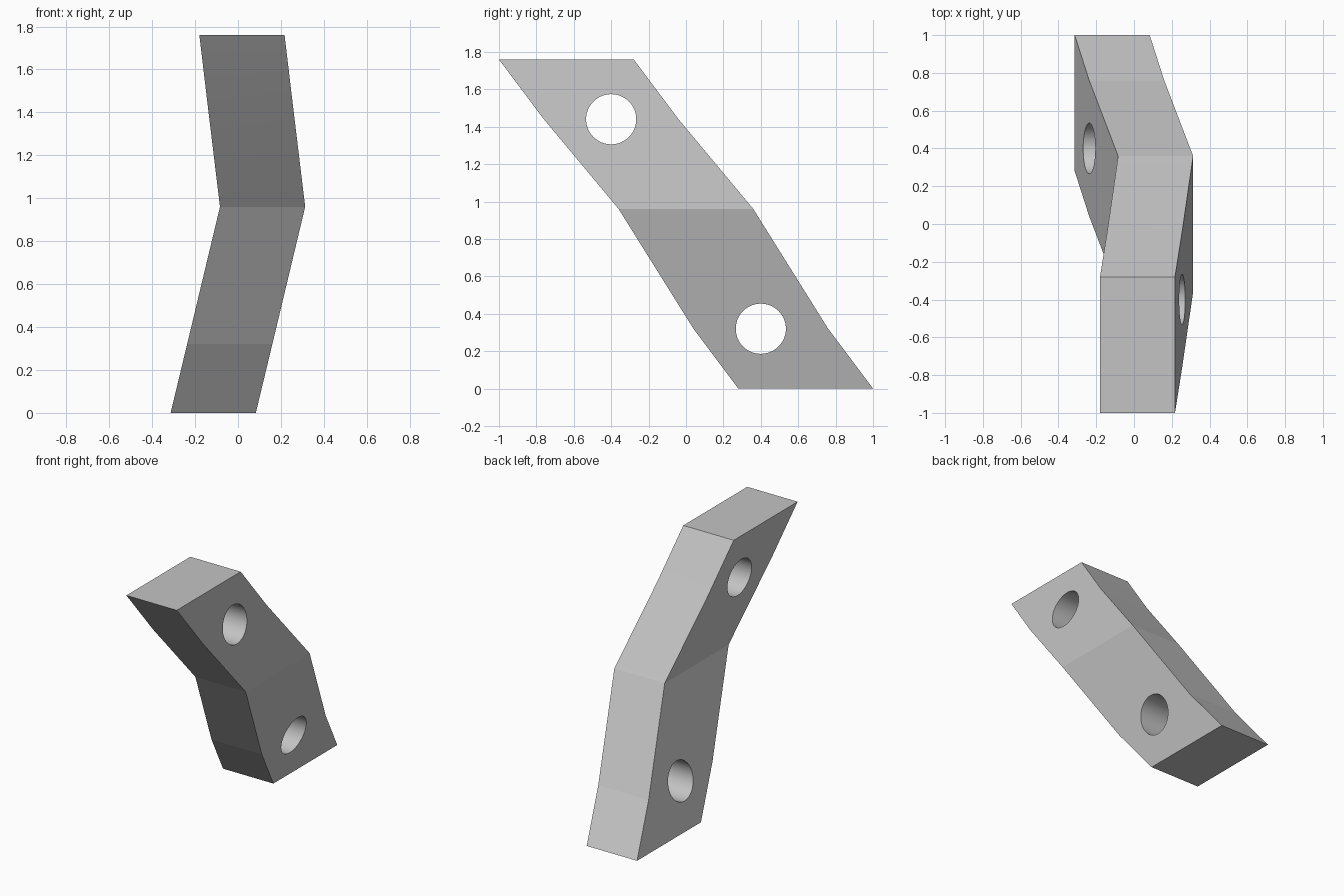
import bpy, bmesh, math

cube = bpy.data.objects.get("Cube")
if cube:
    bpy.data.objects.remove(cube, do_unlink=True)

# Plain grey material
grey = bpy.data.materials.new("light_grey")
grey.use_nodes = True
colour = (0.55, 0.55, 0.55, 1)
grey.diffuse_color = colour
grey.node_tree.nodes["Principled BSDF"].inputs["Base Color"].default_value = colour

WIDTH, DEPTH = 0.397, 0.72
# Right-hand front corner of each level: x, y, z
levels = [(-0.314, 0.28, 0), (-0.237, 0.04, 0.32), (-0.084, -0.36, 0.96),
          (-0.142, -0.76, 1.44), (-0.18, -1, 1.76)]

# Bent bracket body, lofted through the levels
bm = bmesh.new()
rings = [[bm.verts.new(p) for p in ((x, y, z), (x + WIDTH, y, z),
                                    (x + WIDTH, y + DEPTH, z), (x, y + DEPTH, z))]
         for x, y, z in levels]
for low, high in zip(rings, rings[1:]):
    for i in range(4):
        j = (i + 1) % 4
        bm.faces.new((low[i], low[j], high[j], high[i]))
bm.faces.new(reversed(rings[0]))
bm.faces.new(rings[-1])
bmesh.ops.recalc_face_normals(bm, faces=bm.faces)
mesh = bpy.data.meshes.new("bracket_body")
bm.to_mesh(mesh)
bm.free()
body = bpy.data.objects.new("bracket_body", mesh)
bpy.context.collection.objects.link(body)
mesh.materials.append(grey)


# Two round bolt holes running sideways through the body
def drill(name, y, z):
    bpy.ops.mesh.primitive_cylinder_add(vertices=128, radius=0.134, depth=2,
                                        location=(0, y, z), rotation=(0, math.pi / 2, 0))
    cutter = bpy.context.object
    cutter.name = name
    cutter.data.materials.append(grey)
    cutter.hide_render = True
    cut = body.modifiers.new(name, "BOOLEAN")
    cut.operation = "DIFFERENCE"
    cut.solver = "EXACT"
    cut.object = cutter
    bpy.context.view_layer.objects.active = body
    bpy.ops.object.modifier_apply(modifier=cut.name)
    bpy.data.objects.remove(cutter, do_unlink=True)


drill("upper_hole", -0.4, 1.44)
drill("lower_hole", 0.4, 0.32)

# Smooth the hole walls, keep every bend crisp
bpy.ops.object.select_all(action="DESELECT")
body.select_set(True)
bpy.context.view_layer.objects.active = body
bpy.ops.object.shade_smooth_by_angle(angle=math.radians(4))
